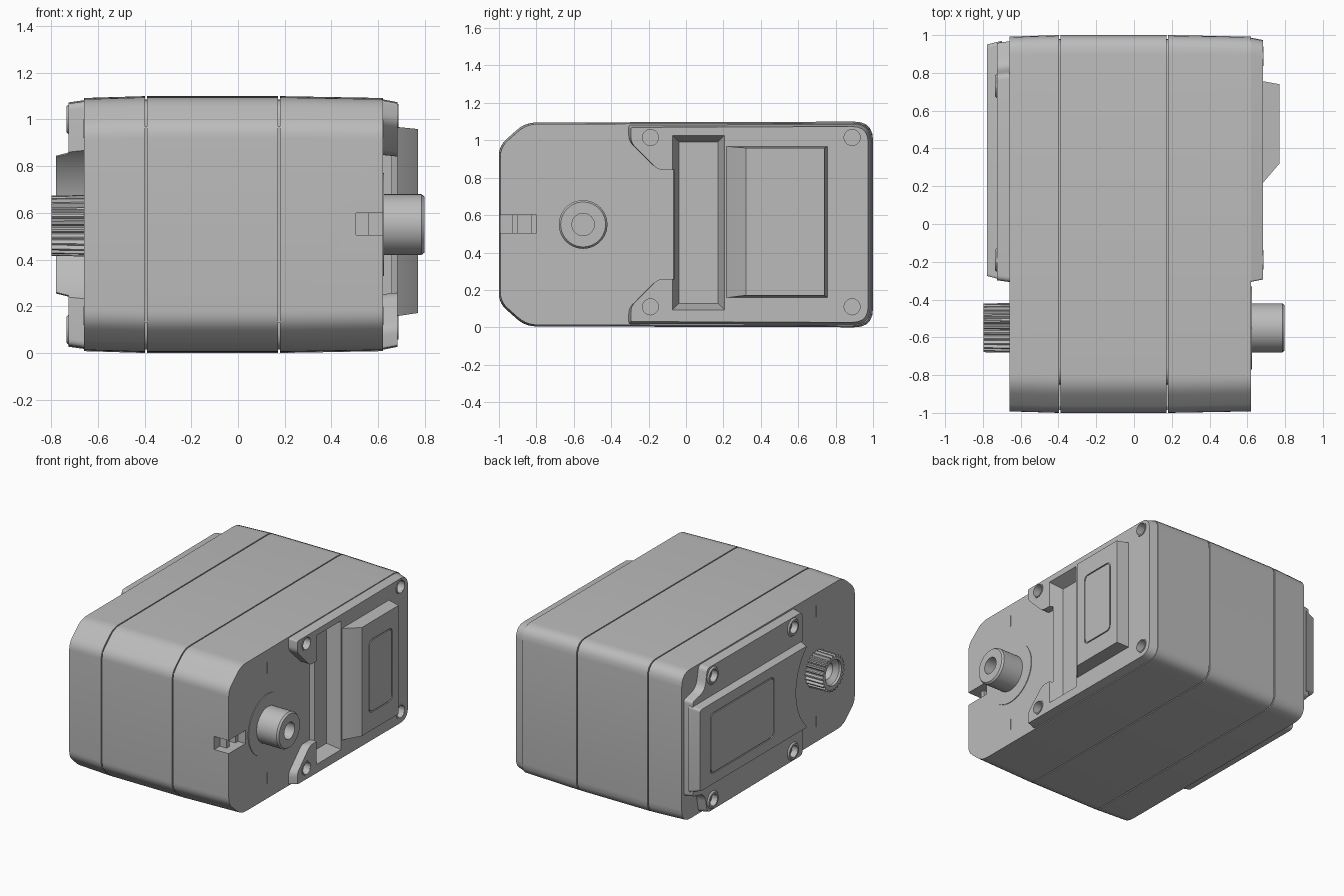
import bpy, bmesh, math
from mathutils import Vector

cube = bpy.data.objects.get("Cube")
if cube:
    bpy.data.objects.remove(cube, do_unlink=True)

grey = bpy.data.materials.new("housing grey")
grey.use_nodes = True
COLOR = (0.5, 0.5, 0.5, 1)
grey.diffuse_color = COLOR
grey.node_tree.nodes["Principled BSDF"].inputs["Base Color"].default_value = COLOR

AXIS_Y, AXIS_Z, MID_Z = -0.55, 0.55, 0.55


def finish(name, bm, smooth=True):
    bmesh.ops.recalc_face_normals(bm, faces=bm.faces)
    me = bpy.data.meshes.new(name)
    bm.to_mesh(me)
    bm.free()
    me.materials.append(grey)
    ob = bpy.data.objects.new(name, me)
    bpy.context.collection.objects.link(ob)
    if smooth:
        shade(ob)
    return ob


def shade(ob):
    bpy.ops.object.select_all(action='DESELECT')
    ob.select_set(True)
    bpy.context.view_layer.objects.active = ob
    bpy.ops.object.shade_smooth_by_angle(angle=math.radians(25))


def rounded(corners, steps=5):
    """Round each (y, z, radius) corner of an outline."""
    out = []
    for i, (y, z, r) in enumerate(corners):
        p = Vector((y, z))
        if r == 0:
            out.append(p)
            continue
        a = p + (Vector(corners[i - 1][:2]) - p).normalized() * r
        b = p + (Vector(corners[(i + 1) % len(corners)][:2]) - p).normalized() * r
        for k in range(steps + 1):
            t = k / steps
            out.append(a * (1 - t) ** 2 + p * 2 * t * (1 - t) + b * t * t)
    return out


def mirrored(half):
    """Complete an outline's upper half with its lower mirror image."""
    return half + [(y, 2 * MID_Z - z, r) for y, z, r in reversed(half)]


def box(y0, y1, z0, z1, r=0):
    return [(y0, z0, r), (y1, z0, r), (y1, z1, r), (y0, z1, r)]


def prism(name, outline, x0, x1, inset=0.0):
    """Extrude a yz outline along x, shrinking the x1 end by inset."""
    pts = [Vector(p) for p in outline]
    lo = Vector((min(p.x for p in pts), min(p.y for p in pts)))
    hi = Vector((max(p.x for p in pts), max(p.y for p in pts)))
    c, half = (lo + hi) / 2, (hi - lo) / 2
    bm = bmesh.new()
    rings = []
    for x, d in ((x0, 0), (x1, inset)):
        rings.append([bm.verts.new((x, c.x + (p.x - c.x) * (1 - d / half.x),
                                    c.y + (p.y - c.y) * (1 - d / half.y))) for p in pts])
    a, b = rings
    bm.faces.new(a)
    bm.faces.new(b)
    for i in range(len(a)):
        bm.faces.new((a[i - 1], a[i], b[i], b[i - 1]))
    return finish(name, bm)


def lathe(name, profile, y=AXIS_Y, z=AXIS_Z, n=40):
    """Spin (radius, x) points about an axis parallel to x."""
    bm = bmesh.new()
    vs = [bm.verts.new((x, y, z + r)) for r, x in profile]
    edges = [bm.edges.new(e) for e in zip(vs, vs[1:])]
    bmesh.ops.spin(bm, geom=vs + edges, cent=(0, y, z), axis=(1, 0, 0),
                   angle=2 * math.pi, steps=n, use_duplicate=False)
    bmesh.ops.remove_doubles(bm, verts=bm.verts, dist=0.0001)
    return finish(name, bm)


def cut(targets, cutter):
    for ob in targets:
        m = ob.modifiers.new("cut", 'BOOLEAN')
        m.operation, m.solver, m.object = 'DIFFERENCE', 'EXACT', cutter
        bpy.context.view_layer.objects.active = ob
        bpy.ops.object.modifier_apply(modifier=m.name)
        shade(ob)
    bpy.data.objects.remove(cutter, do_unlink=True)


def drill(targets, y, z, r, x0, x1):
    cut(targets, lathe("drill", [(0, x0), (r, x0), (r, x1), (0, x1)], y, z, 20))


def outline_groove(target, y0, y1, z0, z1, x0, x1):
    """Cut a thin rounded-rectangle line into a cover."""
    w = 0.008
    ring = prism("groove", rounded(box(y0, y1, z0, z1, 0.04)), x0, x1)
    core = prism("core", rounded(box(y0 + w, y1 - w, z0 + w, z1 - w, 0.035)),
                 x0 - 0.1, x1 + 0.1)
    cut([ring], core)
    cut([target], ring)


# Housing: three slices separated by fine seams
profile = rounded(mirrored([(-1, 0.97, 0.05), (-0.86, 1.095, 0.06), (1, 1.1, 0.1)]))
left_case = prism("left_case", profile, -0.398, -0.66, 0.008)
middle_case = prism("middle_case", profile, -0.39, 0.171)
right_case = prism("right_case", profile, 0.179, 0.62, 0.008)
core = prism("seam_core", rounded(box(-0.85, 0.98, 0.015, 1.085, 0.1)), -0.42, 0.2)
front_core = prism("front_seam_core", rounded(box(-0.985, -0.8, 0.13, 0.97)), -0.42, 0.2)

# Right plate with two forward mounting ears
right_plate = prism("right_plate", rounded(mirrored([
    (-0.07, 0.85, 0), (-0.16, 0.85, 0.03), (-0.31, 1.0, 0.03),
    (-0.31, 1.085, 0.01), (0.99, 1.09, 0.09)])), 0.6, 0.682, 0.016)
cut([right_plate, right_case],
    prism("trench", rounded(box(-0.075, 0.21, 0.09, 1.03)), 0.69, 0.59, 0.038))
for y in (-0.19, 0.888):
    for z in (1.015, 0.11):
        drill([right_plate, right_case], y, z, 0.043, 0.62, 0.75)
        lathe("right_screw_collar", [(0.043, 0.67), (0.043, 0.686),
                                     (0.052, 0.686), (0.052, 0.67)], y, z, 24)

# Raised right cover with a sloped front
bm = bmesh.new()
side = [(0.66, 0.2), (0.68, 0.215), (0.77, 0.32), (0.77, 0.74), (0.66, 0.76)]
lower = [bm.verts.new((x, y, 0.155 + (x - 0.66) * 0.15)) for x, y in side]
upper = [bm.verts.new((x, y, 0.97 - (x - 0.66) * 0.1)) for x, y in side]
bm.faces.new(lower)
bm.faces.new(upper)
for i in range(len(side)):
    bm.faces.new((lower[i - 1], lower[i], upper[i], upper[i - 1]))
right_cover = finish("right_cover", bm)
outline_groove(right_cover, 0.4, 0.67, 0.3, 0.83, 0.762, 0.8)

# Cable notch in the front edge of the right face
cut([right_case], prism("notch", rounded(box(-1.1, -0.83, 0.505, 0.6)), 0.505, 0.7))
cut([right_case], prism("notch_step", rounded(box(-0.84, -0.8, 0.505, 0.6)), 0.56, 0.7))
prism("notch_rib", rounded(box(-0.93, -0.9, 0.505, 0.6)), 0.5, 0.56)

# Right idler shaft and its low disc
lathe("idler_disc", [(0, 0.61), (0.22, 0.61), (0.22, 0.625), (0, 0.625)], n=56)
lathe("idler_shaft", [(0.13, 0.6), (0.13, 0.785), (0.12, 0.798), (0.06, 0.798),
                      (0.06, 0.68), (0, 0.68)])

# Left plate: clipped rear corners and a round clearance about the output
left_plate = prism("left_plate", rounded(mirrored([
    (-0.31, 1.08, 0.03), (0.8, 1.085, 0.03), (0.83, 0.93, 0.06), (0.97, 0.9, 0.02)])),
    -0.64, -0.725, 0.012)
left_panel = prism("left_panel", rounded(box(-0.3, 0.97, 0.235, 0.865, 0.02)),
                   -0.7, -0.778, 0.02)
cut([left_plate, left_panel],
    lathe("clearance", [(0, -0.9), (0.4, -0.9), (0.4, -0.66), (0, -0.66)], n=64))
outline_groove(left_panel, 0.1, 0.83, 0.33, 0.77, -0.8, -0.77)
for y in (-0.19, 0.73):
    for z in (1.0, 0.1):
        lathe("left_screw_boss", [(0.064, -0.65), (0.064, -0.725), (0.055, -0.735),
                                  (0.042, -0.735), (0.042, -0.69), (0, -0.69)], y, z, 24)
        drill([left_plate], y, z, 0.05, -0.8, -0.67)

# Toothed output shaft with a countersunk bore
TEETH = 25
teeth = []
for i in range(TEETH * 4):
    r = 0.132 if i % 4 < 2 else 0.116
    a = 2 * math.pi * i / (TEETH * 4)
    teeth.append((AXIS_Y + r * math.cos(a), AXIS_Z - 0.005 + r * math.sin(a)))
output_shaft = prism("output_shaft", teeth, -0.64, -0.798, 0.003)
cut([output_shaft], lathe("bore", [(0, -0.82), (0.092, -0.82), (0.092, -0.78),
                                   (0.06, -0.75), (0.06, -0.69), (0, -0.69)]))

# Alignment ticks above and below both shafts
for x0, x1 in ((0.615, 0.623), (-0.663, -0.655)):
    for z in (0.12, 0.92):
        prism("alignment_tick", rounded(box(-0.553, -0.547, z, z + 0.08)), x0, x1)
